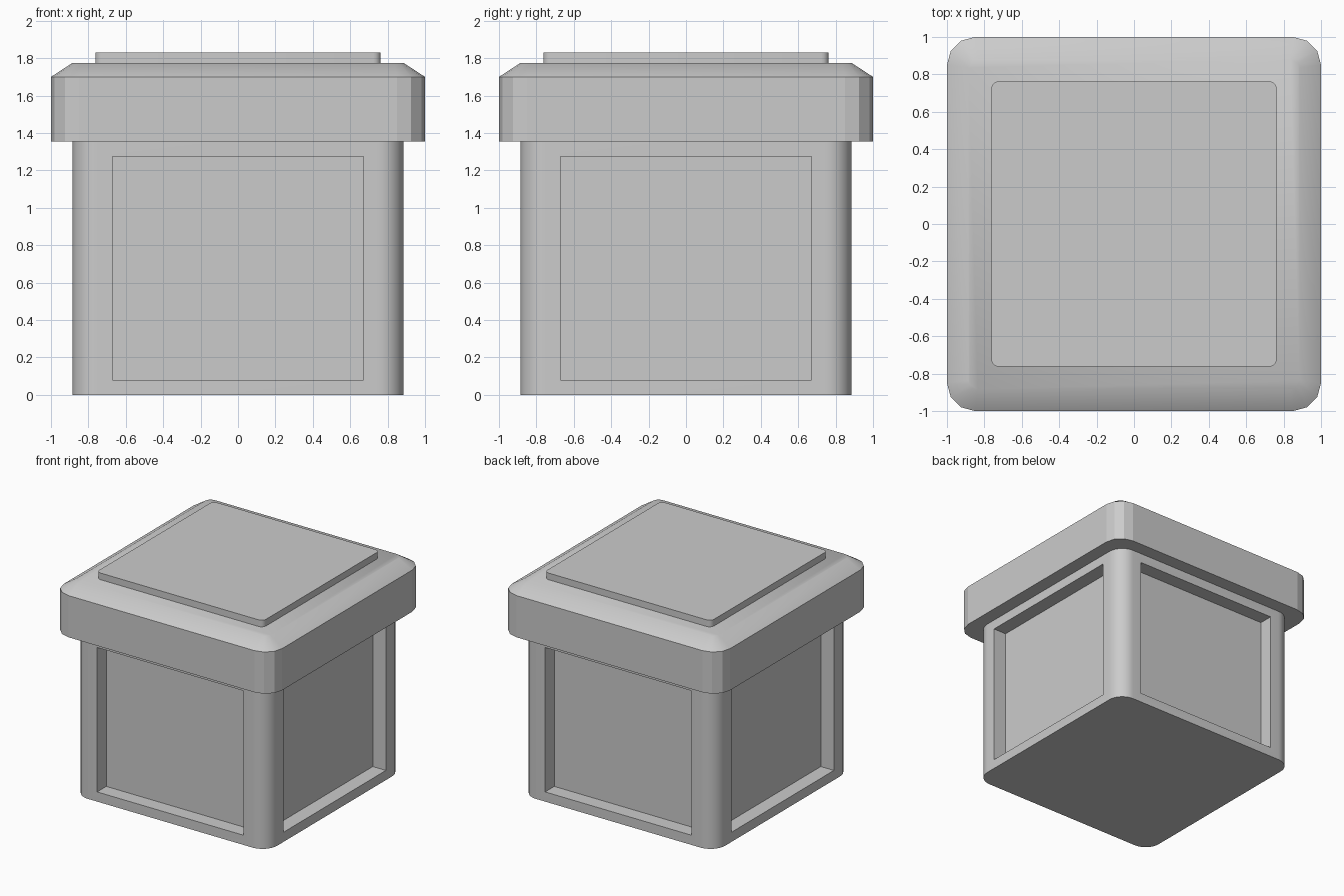
import bpy, bmesh, math

if "Cube" in bpy.data.objects:
    bpy.data.objects.remove(bpy.data.objects["Cube"], do_unlink=True)

# Single plain grey for the whole container
grey = bpy.data.materials.new("plain grey")
grey.use_nodes = True
colour = (0.6, 0.6, 0.6, 1)
grey.diffuse_color = colour
grey.node_tree.nodes["Principled BSDF"].inputs["Base Color"].default_value = colour


def ring(bm, half, radius, segments, z):
    """Rounded square outline, counter-clockwise."""
    verts = []
    for corner in range(4):
        mid = math.radians(45 + 90 * corner)
        cx = math.copysign(half - radius, math.cos(mid))
        cy = math.copysign(half - radius, math.sin(mid))
        for i in range(segments + 1):
            a = math.radians(90 * (corner + i / segments))
            verts.append(bm.verts.new((cx + radius * math.cos(a),
                                       cy + radius * math.sin(a), z)))
    return verts


def rounded_stack(levels, segments):
    """Closed solid through (half width, corner radius, height) levels."""
    bm = bmesh.new()
    rings = [ring(bm, half, radius, segments, z) for half, radius, z in levels]
    for low, high in zip(rings, rings[1:]):
        for i in range(len(low)):
            j = (i + 1) % len(low)
            bm.faces.new((low[i], low[j], high[j], high[i]))
    bm.faces.new(list(reversed(rings[0])))
    bm.faces.new(rings[-1])
    bm.normal_update()
    return bm


def finish(bm, name, angle, flat_sides=False):
    mesh = bpy.data.meshes.new(name)
    bm.to_mesh(mesh)
    bm.free()
    obj = bpy.data.objects.new(name, mesh)
    bpy.context.collection.objects.link(obj)
    mesh.materials.append(grey)
    bpy.ops.object.select_all(action='DESELECT')
    obj.select_set(True)
    bpy.context.view_layer.objects.active = obj
    bpy.ops.object.shade_smooth_by_angle(angle=math.radians(angle))
    if flat_sides:
        for face in mesh.polygons:
            if abs(face.normal.z) < 0.1:
                face.use_smooth = False
    return obj


# Body with a recessed panel in each of its four sides
body = rounded_stack([(0.885, 0.135, 0), (0.885, 0.135, 1.355)], 10)
sides = [f for f in body.faces if abs(f.normal.z) < 0.1 and f.calc_area() > 1]
bmesh.ops.inset_individual(body, faces=sides, thickness=0.08, use_even_offset=True)
panels = bmesh.ops.extrude_discrete_faces(body, faces=sides)["faces"]
for panel in panels:
    panel.normal_update()
    bmesh.ops.translate(body, verts=panel.verts, vec=panel.normal * -0.12)
finish(body, "body", 30)

# Overhanging lid with a chamfered top rim
lid = rounded_stack([(1, 0.15, 1.355), (1, 0.15, 1.7), (0.885, 0.05, 1.775)], 3)
finish(lid, "lid", 45, flat_sides=True)

# Raised plate on the lid
plate = rounded_stack([(0.763, 0.04, 1.775), (0.763, 0.04, 1.83)], 4)
finish(plate, "lid_plate", 30)
